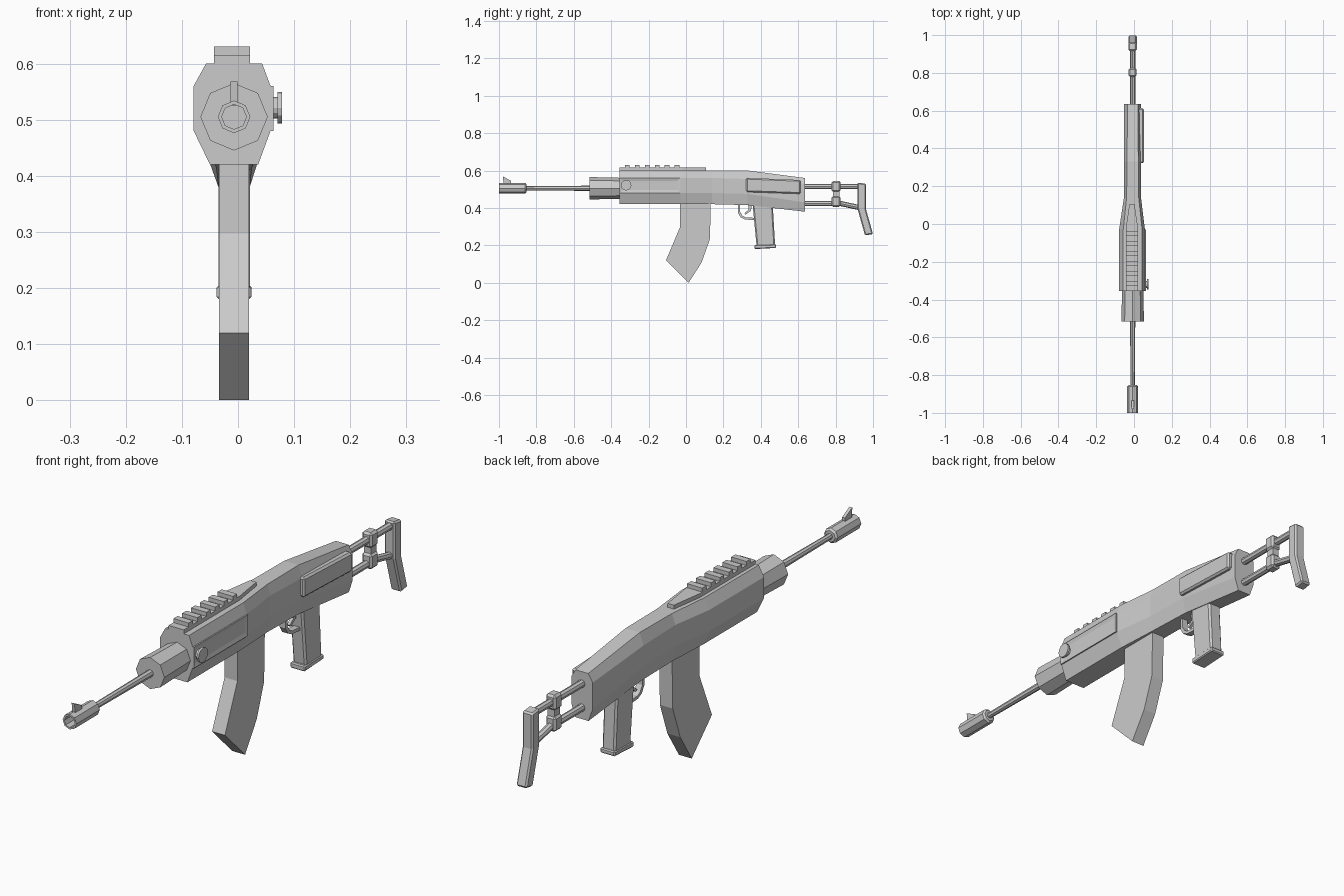
import bpy, bmesh
from math import cos, sin, pi

CX = -0.007   # centre line of the model


def finish(name, bm):
    bmesh.ops.recalc_face_normals(bm, faces=bm.faces)
    me = bpy.data.meshes.new(name)
    bm.to_mesh(me)
    bm.free()
    ob = bpy.data.objects.new(name, me)
    bpy.context.collection.objects.link(ob)
    return ob


def loft(name, rings):
    """Skin a list of equal-sized point rings and cap both ends."""
    bm = bmesh.new()
    vs = [[bm.verts.new(p) for p in r] for r in rings]
    n = len(vs[0])
    for a, b in zip(vs, vs[1:]):
        for i in range(n):
            j = (i + 1) % n
            bm.faces.new((a[i], a[j], b[j], b[i]))
    bm.faces.new(vs[0])
    bm.faces.new(vs[-1])
    return finish(name, bm)


def ring(y, r, z=0.505, n=8):
    return [(CX + r * cos(2 * pi * i / n), y, z + r * sin(2 * pi * i / n)) for i in range(n)]


def plate(name, pts, hw):
    """Side profile (y, z) extruded across the centre line."""
    return loft(name, [[(CX + s * hw, y, z) for y, z in pts] for s in (-1, 1)])


def bevel(ob, width):
    m = ob.modifiers.new("bevel", 'BEVEL')
    m.width, m.segments = width, 1
    return ob


def box(name, x0, x1, y0, y1, z0, z1):
    pts = [(y0, z0), (y1, z0), (y1, z1), (y0, z1)]
    return loft(name, [[(x, y, z) for y, z in pts] for x in (x0, x1)])


# receiver: eight-sided sections along y
def section(y, left, right, top, bot, z0, z1, z2, z3):
    return [(CX - bot, y, z0), (CX + bot, y, z0), (right, y, z1), (right, y, z2),
            (CX + top, y, z3), (CX - top, y, z3), (left, y, z2), (left, y, z1)]


loft("receiver", [
    section(-0.355, -0.079, 0.058, 0.05, 0.043, 0.42, 0.48, 0.56, 0.60),
    section(-0.03, -0.079, 0.058, 0.05, 0.043, 0.42, 0.48, 0.56, 0.60),
    section(0.14, -0.053, 0.037, 0.032, 0.034, 0.42, 0.48, 0.56, 0.60),
    section(0.33, -0.053, 0.037, 0.03, 0.032, 0.415, 0.475, 0.555, 0.60),
    section(0.635, -0.053, 0.037, 0.027, 0.028, 0.38, 0.43, 0.53, 0.56)])

# handguard, barrel and hollow muzzle
loft("handguard", [ring(-0.517, 0.06), ring(-0.35, 0.056)])
loft("barrel", [ring(-0.88, 0.011), ring(-0.5, 0.014)])
loft("muzzle", [ring(-0.853, 0.022), ring(-0.86, 0.029), ring(-1.0, 0.029),
                ring(-1.0, 0.022), ring(-0.93, 0.022)])
plate("front_sight", [(-0.975, 0.525), (-0.935, 0.525), (-0.935, 0.545), (-0.979, 0.568)], 0.006)

# top rail with tapered tail and teeth
outline = [(-0.032, -0.355), (0.032, -0.355), (0.032, -0.02),
           (0.013, 0.107), (-0.013, 0.107), (-0.032, -0.02)]
loft("rail", [[(CX - 0.004 + x, y, z) for x, y in outline] for z in (0.59, 0.615)])
for i in range(6):
    y = -0.326 + i * 0.053
    box(f"rail_tooth_{i + 1}", -0.043, 0.021, y, y + 0.025, 0.61, 0.63)

# side panel with recessed slot
bolt = box("bolt_panel", 0.04, 0.063, -0.355, -0.03, 0.48, 0.56)
bm = bmesh.new()
bm.from_mesh(bolt.data)
side = max(bm.faces, key=lambda f: f.calc_center_median().x)
bmesh.ops.inset_individual(bm, faces=[side], thickness=0.021)
bmesh.ops.translate(bm, verts=side.verts, vec=(-0.004, 0, 0))
bm.to_mesh(bolt.data)
bm.free()


# charging knob
def disc(x, r):
    return [(x, -0.32 + r * cos(pi * i / 6), 0.521 + r * sin(pi * i / 6)) for i in range(12)]


loft("charging_knob", [disc(0.05, 0.019), disc(0.07, 0.019), disc(0.07, 0.028), disc(0.078, 0.028)])

# raised rear panel
cheek = [(0.322, 0.485), (0.613, 0.475), (0.613, 0.549), (0.322, 0.561)]
bevel(loft("rear_panel", [[(x, y, z) for y, z in cheek] for x in (0.02, 0.052)]), 0.007)

# curved magazine
plate("magazine", [(-0.032, 0.45), (-0.032, 0.297), (-0.107, 0.12), (0.014, 0.0),
                   (0.083, 0.107), (0.128, 0.233), (0.133, 0.45)], 0.027)

# grip with base
bevel(plate("grip", [(0.355, 0.43), (0.378, 0.19), (0.477, 0.19), (0.463, 0.43)], 0.028), 0.007)
bevel(plate("grip_base", [(0.366, 0.18), (0.482, 0.186), (0.482, 0.205), (0.366, 0.202)], 0.031), 0.004)

# trigger guard and trigger
plate("trigger_guard", [(0.277, 0.43), (0.277, 0.375), (0.292, 0.35), (0.315, 0.338), (0.375, 0.334),
                        (0.375, 0.346), (0.318, 0.35), (0.302, 0.358), (0.289, 0.38), (0.289, 0.43)], 0.012)
plate("trigger", [(0.33, 0.43), (0.335, 0.39), (0.312, 0.372), (0.318, 0.364),
                  (0.348, 0.385), (0.352, 0.43)], 0.006)

# folding stock: rods, collar and butt
loft("upper_stock_rod", [ring(0.6, 0.014, 0.515), ring(0.93, 0.014, 0.515)])
loft("lower_stock_rod", [ring(0.6, 0.014, 0.424), ring(0.825, 0.014, 0.424), ring(0.935, 0.014, 0.4)])
plate("stock_collar_web", [(0.787, 0.43), (0.82, 0.43), (0.82, 0.51), (0.787, 0.51)], 0.014)
for label, z in (("upper", 0.515), ("lower", 0.434)):
    bevel(plate(f"stock_collar_{label}", [(0.779, z - 0.029), (0.826, z - 0.029),
                                         (0.826, z + 0.029), (0.779, z + 0.029)], 0.021), 0.008)
bevel(plate("butt", [(0.917, 0.535), (0.962, 0.53), (0.962, 0.395), (1.0, 0.26), (0.957, 0.253),
                     (0.917, 0.395)], 0.022), 0.006)
